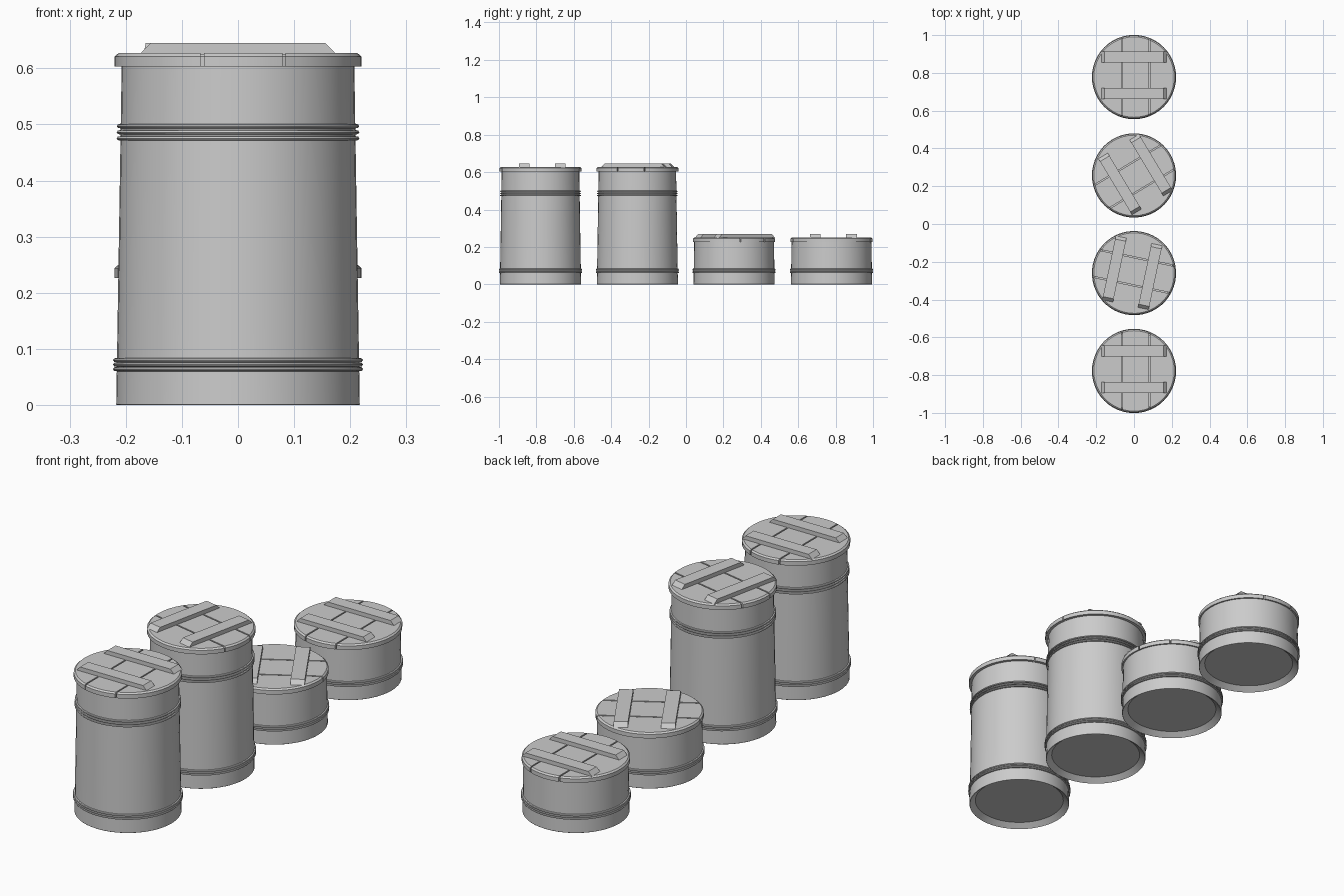
import bpy, bmesh, math
from mathutils import Matrix, Vector

cube = bpy.data.objects.get("Cube")
if cube:
    bpy.data.objects.remove(cube, do_unlink=True)

GREY = (0.6, 0.6, 0.6, 1.0)
grey = bpy.data.materials.new("plain grey")
grey.use_nodes = True
grey.diffuse_color = GREY
grey.node_tree.nodes["Principled BSDF"].inputs["Base Color"].default_value = GREY

SEGMENTS = 48
GAP = 0.003


def lathe(profile):
    """Spin a radius/height profile around z into a closed solid."""
    bm = bmesh.new()
    verts = [bm.verts.new((r, 0, z)) for r, z in profile]
    edges = [bm.edges.new(pair) for pair in zip(verts, verts[1:])]
    bmesh.ops.spin(bm, geom=verts + edges, cent=(0, 0, 0), axis=(0, 0, 1),
                   angle=math.tau, steps=SEGMENTS)
    bmesh.ops.remove_doubles(bm, verts=bm.verts, dist=0.0001)
    return bm


def finish(bm, name, place, smooth=True):
    bmesh.ops.recalc_face_normals(bm, faces=bm.faces)
    mesh = bpy.data.meshes.new(name)
    bm.to_mesh(mesh)
    bm.free()
    mesh.materials.append(grey)
    obj = bpy.data.objects.new(name, mesh)
    bpy.context.collection.objects.link(obj)
    obj.matrix_world = place
    if smooth:
        bpy.ops.object.select_all(action='DESELECT')
        obj.select_set(True)
        bpy.context.view_layer.objects.active = obj
        bpy.ops.object.shade_smooth_by_angle(angle=math.radians(30))
    return obj


def body_radius(z):
    return 0.217 - 0.016 * z


def hoop_set(name, place, low, high):
    """Three thin rounded hoops stacked around the staves."""
    bm = bmesh.new()
    for i in range(3):
        z = low + (high - low) * i / 2
        r = body_radius(z)
        ring = lathe([(r - 0.002, z - 0.0045), (r + 0.005, z - 0.003),
                      (r + 0.007, z), (r + 0.005, z + 0.003), (r - 0.002, z + 0.0045)])
        temp = bpy.data.meshes.new("hoop")
        ring.to_mesh(temp)
        ring.free()
        bm.from_mesh(temp)
        bpy.data.meshes.remove(temp)
    finish(bm, name, place)


def lid_plank(name, place, z, x_min, x_max):
    """Slice one plank out of the round lid."""
    bm = lathe([(0, z), (0.22, z), (0.22, z + 0.018), (0.213, z + 0.024), (0, z + 0.024)])
    for x, side in ((x_min, -1), (x_max, 1)):
        if x is None:
            continue
        cut = bmesh.ops.bisect_plane(bm, geom=bm.verts[:] + bm.edges[:] + bm.faces[:],
                                     plane_co=(x, 0, 0), plane_no=(side, 0, 0),
                                     clear_outer=True)
        rim = [e for e in cut["geom_cut"] if isinstance(e, bmesh.types.BMEdge)]
        bmesh.ops.edgenet_fill(bm, edges=rim)
    finish(bm, name, place)


def batten(name, place, y, z):
    """Crosswise board with sloping ends."""
    bm = bmesh.new()
    bmesh.ops.create_cube(bm, size=1, matrix=Matrix.Translation((0, y, z + 0.009))
                          @ Matrix.Diagonal((0.35, 0.058, 0.02, 1)))
    for v in bm.verts:
        if v.co.z > z + 0.009:
            v.co.x *= 0.89
    finish(bm, name, place, smooth=False)


def barrel(label, y, height, angle):
    place = Matrix.Translation((0, y, 0)) @ Matrix.Rotation(math.radians(angle), 4, 'Z')

    # Staved body with a hollowed foot
    finish(lathe([(0, 0.02), (0.192, 0.02), (body_radius(0) - 0.001, 0),
                  (body_radius(0), 0.001), (body_radius(height), height),
                  (0, height)]), label + "_body", place)

    # Hoops
    hoop_set(label + "_lower_hoops", place, 0.064, 0.080)
    if height > 0.5:
        hoop_set(label + "_upper_hoops", place, 0.475, 0.497)

    # Lid planks and battens
    left, right = -0.064, 0.082
    lid_plank(label + "_lid_side_plank_a", place, height, None, left - GAP)
    lid_plank(label + "_lid_centre_plank", place, height, left + GAP, right - GAP)
    lid_plank(label + "_lid_side_plank_b", place, height, right + GAP, None)
    for suffix, offset in (("a", 0.106), ("b", -0.087)):
        batten(label + "_batten_" + suffix, place, offset, height + 0.023)


for label, y, height, angle in (("front_tall_barrel", -0.778, 0.603, 0),
                                ("rear_tall_barrel", -0.26, 0.603, 78),
                                ("front_short_barrel", 0.257, 0.226, -59),
                                ("rear_short_barrel", 0.778, 0.226, 0)):
    barrel(label, y, height, angle)
